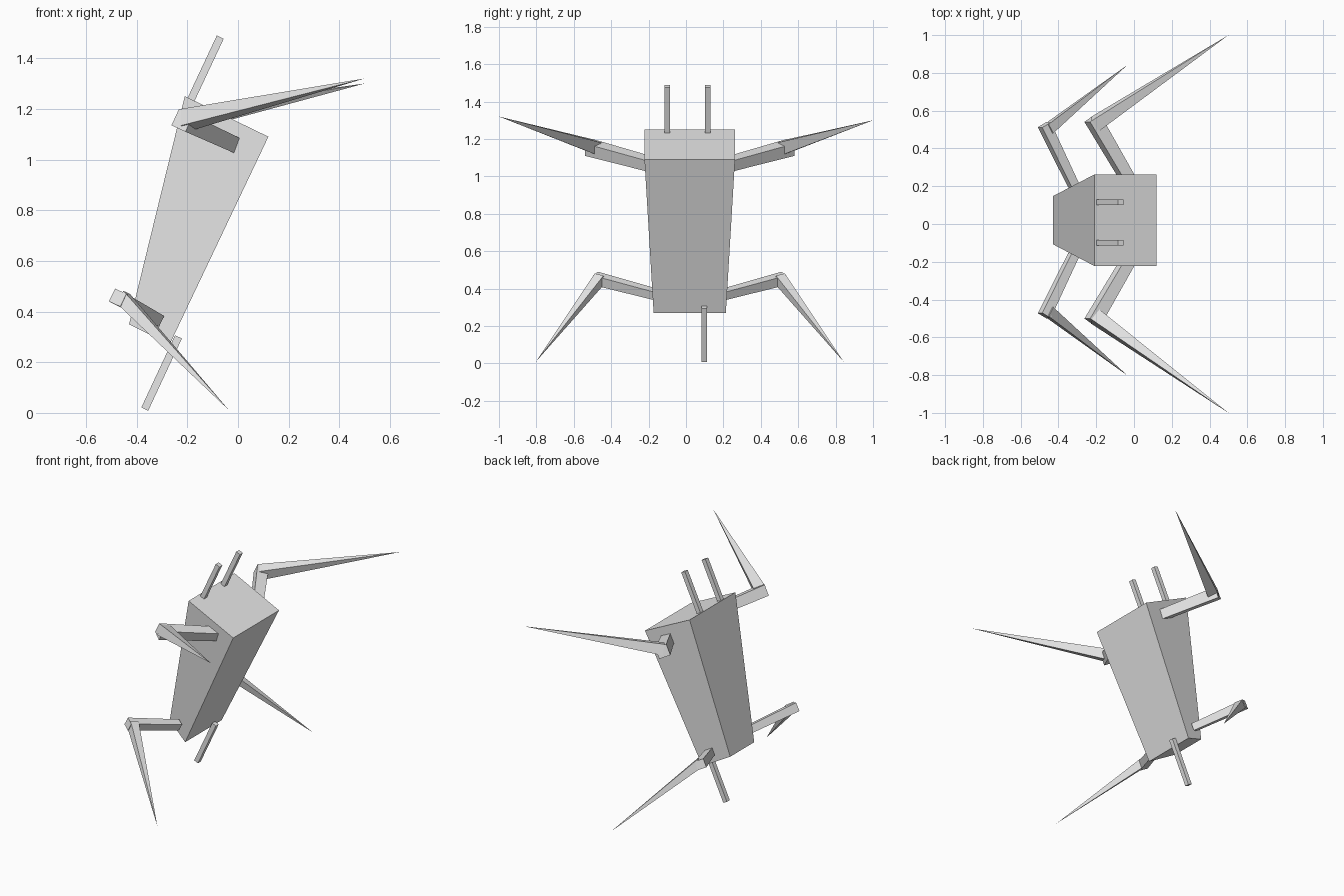
import bpy
import bmesh
from mathutils import Vector

cube = bpy.data.objects.get("Cube")
if cube:
    bpy.data.objects.remove(cube)

grey = bpy.data.materials.new("light grey")
grey.use_nodes = True
grey.diffuse_color = (0.8, 0.8, 0.8, 1)
grey.node_tree.nodes["Principled BSDF"].inputs["Base Color"].default_value = (0.8, 0.8, 0.8, 1)

MID = 0.02                                    # the body's centre line in y
UP = Vector((0.42, 0, 0.91)).normalized()     # leaning axis of the body


def loft(name, start, end):
    """Solid between two four-cornered rings, or from a ring to a single point."""
    bm = bmesh.new()
    a = [bm.verts.new(p) for p in start]
    b = [bm.verts.new(p) for p in end]
    bm.faces.new(a)
    if len(b) > 1:
        bm.faces.new(b)
    for i in range(4):
        j = (i + 1) % 4
        bm.faces.new([a[i], a[j]] + ([b[j], b[i]] if len(b) > 1 else b))
    bmesh.ops.recalc_face_normals(bm, faces=bm.faces[:])
    mesh = bpy.data.meshes.new(name)
    bm.to_mesh(mesh)
    bm.free()
    mesh.materials.append(grey)
    obj = bpy.data.objects.new(name, mesh)
    bpy.context.collection.objects.link(obj)


def ring(centre, along, size, ref):
    """Square ring around a centre, facing along a direction."""
    side = along.cross(ref).normalized() * size / 2
    over = side.cross(along).normalized() * size / 2
    return [centre + side + over, centre - side + over,
            centre - side - over, centre + side - over]


def bar(name, p, q, size_p, size_q, ref):
    p, q = Vector(p), Vector(q)
    end = ring(q, q - p, size_q, ref) if size_q else [q]
    loft(name, ring(p, q - p, size_p, ref), end)


def body_ring(back, back_half, front, front_half):
    return [Vector((x, MID + s, z)) for (x, z), s in (
        (back, -back_half), (front, -front_half), (front, front_half), (back, back_half))]


# Tapered body
loft("body", body_ring((-0.43, 0.35), 0.127, (-0.27, 0.27), 0.193),
     body_ring((-0.21, 1.25), 0.242, (0.12, 1.09), 0.242))

# Legs: an upper bar and a long pointed lower spike on each side
for side, word in ((1, "left"), (-1, "right")):
    def at(x, y, z):
        return (x, MID + side * y, z)

    bar(f"upper_arm_{word}", at(-0.015, 0.19, 1.06), at(-0.22, 0.54, 1.155), 0.062, 0.072, UP)
    bar(f"upper_spike_{word}", at(-0.205, 0.51, 1.157),
        (0.5, side, 1.31 - side * 0.01), 0.07, 0, UP)
    bar(f"lower_arm_{word}", at(-0.32, 0.185, 0.37), at(-0.475, 0.505, 0.455), 0.047, 0.056, UP)
    bar(f"lower_spike_{word}", at(-0.457, 0.48, 0.455), at(-0.035, 0.822, 0.01), 0.055, 0, UP)

    # Antenna on top
    y = 0.008 + side * 0.108
    bar(f"antenna_{word}", (-0.205, y, 1.195), (-0.07, y, 1.483), 0.03, 0.03, Vector((0, 1, 0)))

# Single tail rod below
bar("tail", (-0.368, 0.097, 0.015), (-0.235, 0.097, 0.3), 0.03, 0.03, Vector((0, 1, 0)))
